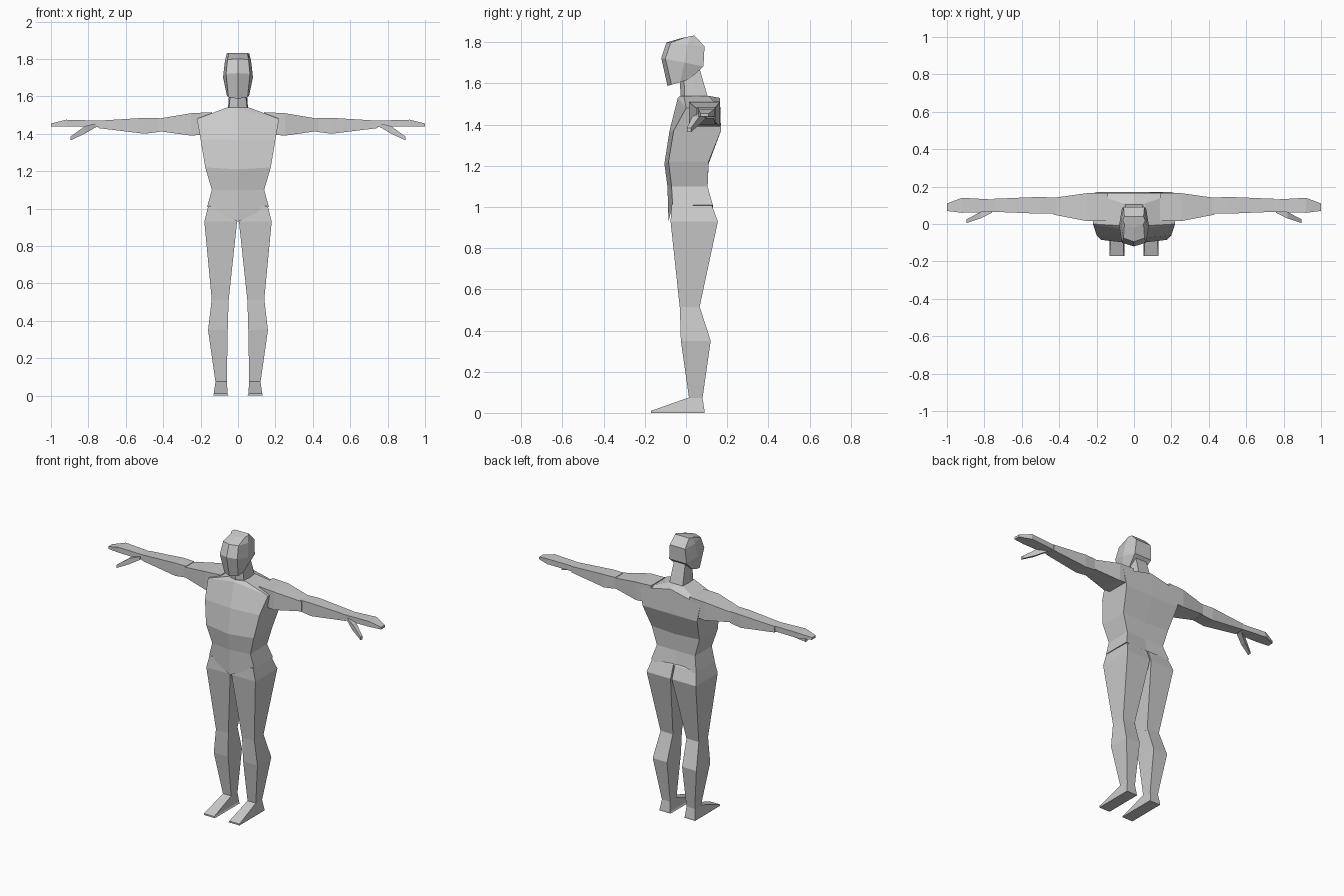
import bpy
import bmesh

cube = bpy.data.objects.get("Cube")
if cube:
    bpy.data.objects.remove(cube, do_unlink=True)

GREY = (.6, .6, .6, 1)
skin = bpy.data.materials.new("light grey")
skin.use_nodes = True
skin.diffuse_color = GREY
skin.node_tree.nodes["Principled BSDF"].inputs["Base Color"].default_value = GREY


def loft(name, rings, mirrored=False):
    """Skin a stack of equal point rings and cap both ends."""
    bm = bmesh.new()
    loops = [[bm.verts.new(point) for point in ring] for ring in rings]
    for low, high in zip(loops, loops[1:]):
        for i in range(len(low)):
            j = (i + 1) % len(low)
            bm.faces.new((low[i], low[j], high[j], high[i]))
    bm.faces.new(loops[0])
    bm.faces.new(loops[-1])
    bmesh.ops.recalc_face_normals(bm, faces=bm.faces)
    mesh = bpy.data.meshes.new(name)
    bm.to_mesh(mesh)
    bm.free()
    mesh.materials.append(skin)
    obj = bpy.data.objects.new(name, mesh)
    bpy.context.collection.objects.link(obj)
    if mirrored:
        modifier = obj.modifiers.new("mirror", "MIRROR")
        modifier.use_mirror_merge = False


def body_ring(height, width, front, back, sweep=.02, drop=0, slope=0, corner=1):
    """Symmetric ring: swept-back front corners, dropped centre line, sloped with depth."""
    corner_front = front + sweep
    middle = (corner_front + back) / 2
    half = [(0, front, -drop), (width * corner, corner_front, 0), (width, middle, 0),
            (width * corner, back, 0), (0, back, -drop)]
    half = [(x, y, height + z + slope * y) for x, y, z in half]
    return half + [(-x, y, z) for x, y, z in half[-2:0:-1]]


def upright(height, inner, outer, front, back):
    """Rectangular section of a part that runs up and down."""
    return [(inner, front, height), (outer, front, height),
            (outer, back, height), (inner, back, height)]


def sideways(reach, front, back, low, high):
    """Rectangular section of a part that runs along the arm."""
    return [(reach, front, low), (reach, back, low),
            (reach, back, high), (reach, front, high)]


# Torso, from the pointed waistline up to the collar
loft("torso", [
    body_ring(height=1.01, width=.165, front=-.085, back=.13, drop=.08),
    body_ring(height=1.1, width=.14, front=-.09, back=.105),
    body_ring(height=1.22, width=.175, front=-.105, back=.11, drop=.01),
    body_ring(height=1.37, width=.2, front=-.08, back=.17),
    body_ring(height=1.48, width=.22, front=-.04, back=.165, sweep=.04, drop=-.05),
    body_ring(height=1.54, width=.06, front=-.03, back=.11),
])

# Neck leaning forward into the skull
loft("neck", [
    body_ring(height=1.52, width=.055, front=-.025, back=.11, corner=.9),
    body_ring(height=1.63, width=.045, front=-.03, back=.065, slope=.7, corner=.9),
])

# Head, from the jaw to the crown
loft("head", [
    body_ring(height=1.615, width=.06, front=-.09, back=.015, slope=.3, corner=.85),
    body_ring(height=1.7, width=.08, front=-.12, back=.085, slope=-.2, corner=.8),
    body_ring(height=1.79, width=.07, front=-.095, back=.09, slope=-.1, corner=.8),
    body_ring(height=1.825, width=.06, front=-.02, back=.04, slope=.2, corner=.85),
])

# Legs
loft("thigh", [
    upright(height=1.03, inner=.02, outer=.14, front=-.05, back=.1),
    upright(height=1.01, inner=.005, outer=.16, front=-.07, back=.125),
    upright(height=.93, inner=.005, outer=.18, front=-.075, back=.155),
    upright(height=.51, inner=.05, outer=.14, front=-.03, back=.065),
], mirrored=True)
loft("calf", [
    upright(height=.52, inner=.05, outer=.14, front=-.03, back=.065),
    upright(height=.35, inner=.055, outer=.16, front=-.025, back=.12),
    upright(height=.07, inner=.06, outer=.12, front=.015, back=.08),
], mirrored=True)
loft("foot", [
    upright(height=0, inner=.05, outer=.13, front=-.17, back=.09),
    upright(height=.01, inner=.055, outer=.13, front=-.17, back=.09),
    upright(height=.075, inner=.06, outer=.12, front=.015, back=.08),
], mirrored=True)

# Arms
loft("upper_arm", [
    sideways(reach=.14, front=.02, back=.165, low=1.4, high=1.515),
    sideways(reach=.25, front=.015, back=.165, low=1.39, high=1.51),
    sideways(reach=.43, front=.05, back=.14, low=1.415, high=1.48),
], mirrored=True)
loft("forearm", [
    sideways(reach=.42, front=.055, back=.14, low=1.41, high=1.485),
    sideways(reach=.5, front=.055, back=.145, low=1.4, high=1.485),
    sideways(reach=.745, front=.065, back=.135, low=1.43, high=1.47),
], mirrored=True)
loft("hand", [
    sideways(reach=.74, front=.065, back=.13, low=1.435, high=1.47),
    sideways(reach=.92, front=.06, back=.14, low=1.44, high=1.475),
    sideways(reach=1, front=.07, back=.11, low=1.44, high=1.455),
], mirrored=True)
loft("thumb", [
    sideways(reach=.76, front=.06, back=.1, low=1.435, high=1.455),
    sideways(reach=.82, front=.03, back=.065, low=1.4, high=1.44),
    sideways(reach=.895, front=.005, back=.025, low=1.365, high=1.385),
], mirrored=True)
